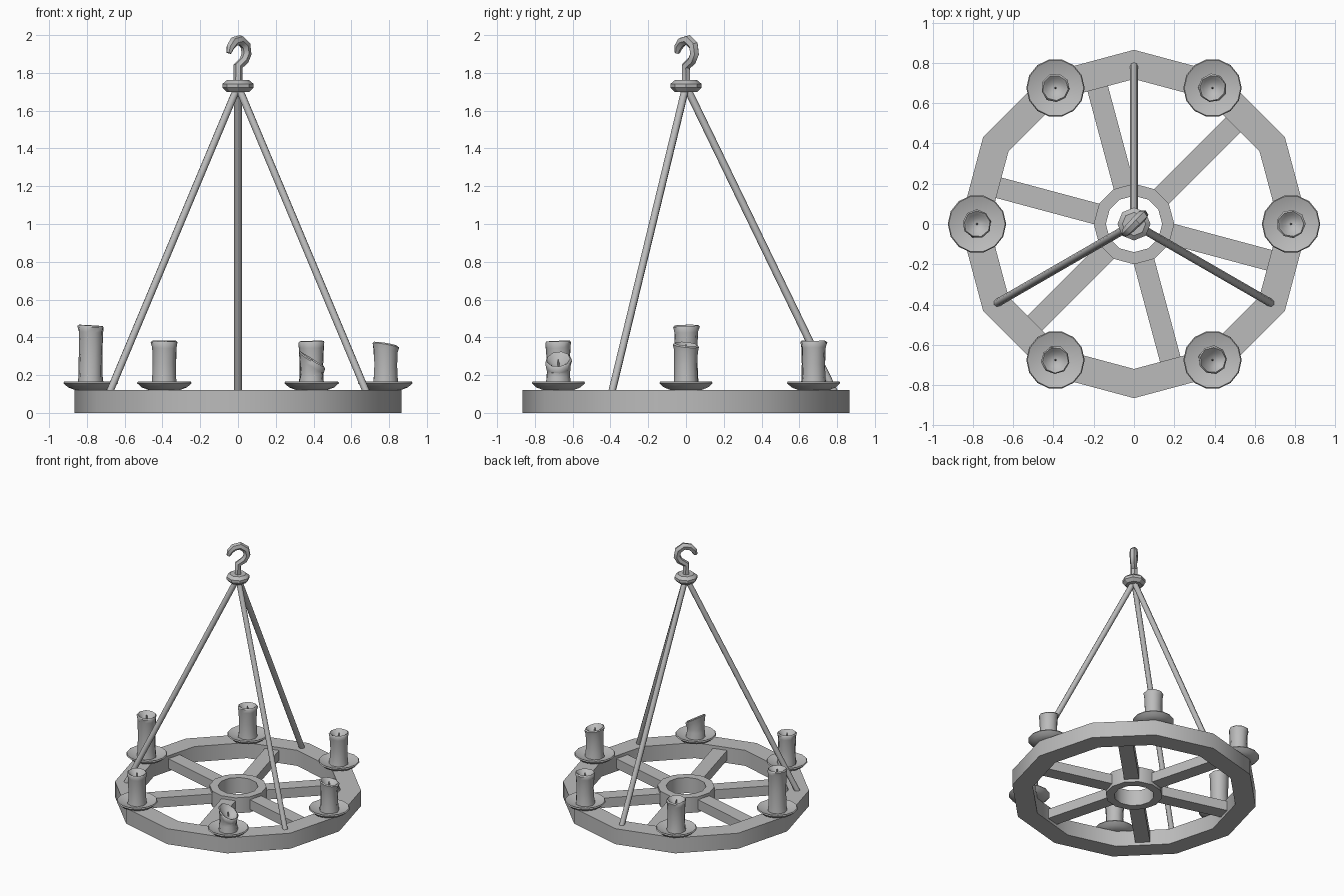
import bpy, bmesh, math, random
from mathutils import Vector

random.seed(4)
cube = bpy.data.objects.get("Cube")
if cube:
    bpy.data.objects.remove(cube, do_unlink=True)

grey = bpy.data.materials.new("plain_grey")
grey.use_nodes = True
colour = (0.5, 0.5, 0.5, 1)
grey.diffuse_color = colour
grey.node_tree.nodes["Principled BSDF"].inputs["Base Color"].default_value = colour


def polar(radius, degrees, z=0.0):
    a = math.radians(degrees)
    return Vector((radius * math.cos(a), radius * math.sin(a), z))


def finish(obj, angle):
    bpy.ops.object.select_all(action='DESELECT')
    obj.select_set(True)
    bpy.context.view_layer.objects.active = obj
    bpy.ops.object.shade_smooth_by_angle(angle=math.radians(angle))


def add_object(name, bm, angle=35):
    bmesh.ops.recalc_face_normals(bm, faces=bm.faces)
    mesh = bpy.data.meshes.new(name)
    bm.to_mesh(mesh)
    bm.free()
    mesh.materials.append(grey)
    obj = bpy.data.objects.new(name, mesh)
    bpy.context.collection.objects.link(obj)
    finish(obj, angle)
    return obj


def lathe(profile, sides, closed=False, phase=0.0):
    """Revolve (radius, z) points; radius 0 becomes a pole."""
    bm = bmesh.new()
    rows = []
    for r, z in profile:
        if r == 0:
            rows.append([bm.verts.new((0, 0, z))] * sides)
        else:
            rows.append([bm.verts.new(polar(r, phase + 360 * i / sides, z))
                         for i in range(sides)])
    pairs = list(zip(rows, rows[1:]))
    if closed:
        pairs.append((rows[-1], rows[0]))
    for low, high in pairs:
        for i in range(sides):
            j = (i + 1) % sides
            corners = list(dict.fromkeys((low[i], low[j], high[j], high[i])))
            bm.faces.new(corners)
    return bm, rows


def band(name, inner, outer, bottom, top):
    profile = [(inner, bottom), (outer, bottom), (outer, top), (inner, top)]
    add_object(name, lathe(profile, 12, closed=True)[0])


def rod(name, start, end, radius):
    bm = bmesh.new()
    axis = end - start
    bmesh.ops.create_cone(bm, cap_ends=True, segments=8, radius1=radius,
                          radius2=radius, depth=axis.length)
    bm.transform(axis.to_track_quat('Z', 'Y').to_matrix().to_4x4())
    bmesh.ops.translate(bm, verts=bm.verts, vec=(start + end) / 2)
    add_object(name, bm, 50)


# Wheel: rim, hub and spokes
band("wheel_rim", 0.72, 0.865, 0, 0.12)
band("wheel_hub", 0.14, 0.20, 0, 0.12)
for k in range(6):
    bm = bmesh.new()
    bmesh.ops.create_cube(bm, size=1)
    for v in bm.verts:
        v.co = Vector((0.19 if v.co.x < 0 else 0.70, v.co.y * 0.105,
                       0.06 + v.co.z * 0.075))
    spoke = add_object(f"spoke_{k + 1}", bm)
    spoke.rotation_euler.z = math.radians(60 * k - 15)

# Hanging rods
for k, angle in enumerate((90, 210, 330)):
    rod(f"hanging_rod_{k + 1}", polar(0.785, angle, 0.11),
        polar(0.01, angle, 1.71), 0.02)

# Collar where the rods meet
collar = [(0, 1.70), (0.06, 1.70), (0.082, 1.722), (0.082, 1.742),
          (0.058, 1.762), (0, 1.762)]
add_object("collar", lathe(collar, 8)[0], 30)

# Hook, lying in the diagonal plane: (offset, height, thickness)
path = [(0, 1.75, 1), (0, 1.835, 1), (0.045, 1.865, 1), (0.064, 1.90, 1.05),
        (0.056, 1.945, 1.1), (0.015, 1.974, 1.1), (-0.03, 1.965, 1.05),
        (-0.058, 1.935, 0.9), (-0.068, 1.905, 0.55)]
curve = bpy.data.curves.new("hook", 'CURVE')
curve.dimensions = '3D'
curve.bevel_depth = 0.025
curve.bevel_resolution = 1
curve.use_fill_caps = True
spline = curve.splines.new('POLY')
spline.points.add(len(path) - 1)
for point, (offset, height, thick) in zip(spline.points, path):
    point.co = (*polar(offset, 45, height), 1)
    point.radius = thick
curve.materials.append(grey)
hook = bpy.data.objects.new("hook", curve)
bpy.context.collection.objects.link(hook)
bpy.ops.object.select_all(action='DESELECT')
hook.select_set(True)
bpy.context.view_layer.objects.active = hook
bpy.ops.object.convert(target='MESH')
finish(bpy.context.view_layer.objects.active, 40)

# Candles on saucers: (top height, slope along x, slope along y)
saucer = [(0, 0.12), (0.08, 0.12), (0.12, 0.135), (0.145, 0.158),
          (0.14, 0.166), (0.085, 0.145), (0, 0.14)]
candles = [(0.365, -0.16, -0.1), (0.38, 0.02, 0.03), (0.38, 0.03, -0.04),
           (0.463, -0.06, 0.02), (0.38, -0.03, 0.04), (0.285, -0.62, 0.08)]
for k, (top, slope_x, slope_y) in enumerate(candles):
    place = polar(0.78, 60 * k)
    dish = add_object(f"saucer_{k + 1}", lathe(saucer, 14)[0])
    dish.location = place

    mid = (0.14 + top) / 2
    profile = [(0, 0.14), (0.07, 0.14), (0.063, 0.19), (0.062, mid),
               (0.066, top - 0.035), (0.071, top - 0.008), (0.064, top),
               (0.05, top - 0.012), (0.03, top - 0.032), (0, top - 0.036)]
    bm, rows = lathe(profile, 9, phase=17 * k)
    for level, row in enumerate(rows):
        for v in set(row):
            if level >= 4:
                v.co.z += slope_x * v.co.x + slope_y * v.co.y
            if 0 < level < 8:
                v.co.x *= random.uniform(0.96, 1.04)
                v.co.y *= random.uniform(0.96, 1.04)
    candle = add_object(f"candle_{k + 1}", bm, 50)
    candle.location = place

    wick = [(0, top - 0.045), (0.006, top - 0.045), (0.004, top - 0.004),
            (0, top)]
    wick_obj = add_object(f"wick_{k + 1}", lathe(wick, 5)[0], 50)
    wick_obj.location = place
